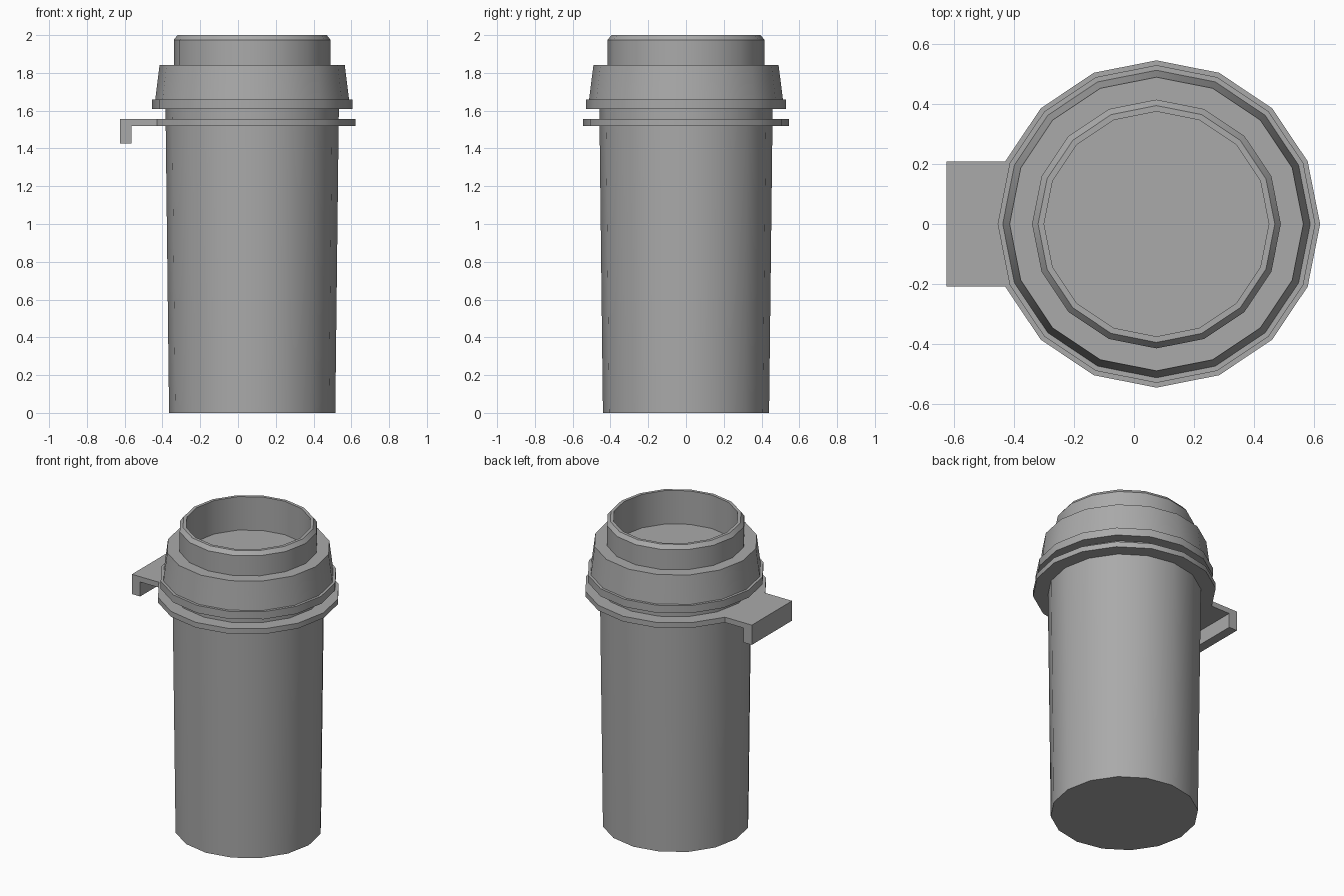
import bpy, bmesh
from math import sin, cos, pi, radians

SIDES = 16
AXIS_X = 0.075          # the cup sits off-centre because of the side catch

cube = bpy.data.objects.get("Cube")
if cube:
    bpy.data.objects.remove(cube)

grey = bpy.data.materials.new("mid_grey")
grey.use_nodes = True
colour = (0.40, 0.40, 0.40, 1)
grey.diffuse_color = colour
grey.node_tree.nodes["Principled BSDF"].inputs["Base Color"].default_value = colour


def lathe(bm, profile, closed=False):
    """Turn (radius, height) points round the cup axis; cap the ends unless closed."""
    rings = [[bm.verts.new((AXIS_X + r * cos(2 * pi * i / SIDES),
                            r * sin(2 * pi * i / SIDES), z))
              for i in range(SIDES)] for r, z in profile]
    pairs = list(zip(rings, rings[1:]))
    if closed:
        pairs.append((rings[-1], rings[0]))
    else:
        bm.faces.new(rings[0])
        bm.faces.new(rings[-1])
    for a, b in pairs:
        for i in range(SIDES):
            j = (i + 1) % SIDES
            bm.faces.new((a[i], a[j], b[j], b[i]))
    bmesh.ops.recalc_face_normals(bm, faces=bm.faces[:])


def extrude_to(bm, faces, axis, value):
    """Extrude faces and flatten the new ones at a coordinate."""
    geom = bmesh.ops.extrude_face_region(bm, geom=faces)["geom"]
    for v in geom:
        if isinstance(v, bmesh.types.BMVert):
            v.co[axis] = value
    return [f for f in geom if isinstance(f, bmesh.types.BMFace)]


def finish(bm, name):
    bmesh.ops.recalc_face_normals(bm, faces=bm.faces[:])
    mesh = bpy.data.meshes.new(name)
    bm.to_mesh(mesh)
    bm.free()
    mesh.materials.append(grey)
    obj = bpy.data.objects.new(name, mesh)
    bpy.context.collection.objects.link(obj)
    bpy.ops.object.select_all(action="DESELECT")
    obj.select_set(True)
    bpy.context.view_layer.objects.active = obj
    bpy.ops.object.shade_smooth_by_angle(angle=radians(30))


# Tapered body
bm = bmesh.new()
lathe(bm, [(0.44, 0), (0.459, 1.62)])
finish(bm, "cup_body")

# Lid: flange, sloping shoulder, neck with chamfered rim, recessed floor
bm = bmesh.new()
lathe(bm, [(0.42, 1.61), (0.53, 1.61), (0.53, 1.66), (0.513, 1.66),
           (0.49, 1.843), (0.415, 1.843), (0.415, 1.975), (0.395, 2.0),
           (0.375, 2.0), (0.375, 1.78)])
finish(bm, "lid")

# Collar ring, with a tab and hook drawn out of its right side
bm = bmesh.new()
lathe(bm, [(0.44, 1.52), (0.546, 1.52), (0.546, 1.555), (0.44, 1.555)], closed=True)
side = [f for f in bm.faces
        if f.normal.x < -0.9 and f.calc_center_median().x < -0.43]
tab = extrude_to(bm, side, 0, -0.565)
tip = extrude_to(bm, tab, 0, -0.625)
bm.normal_update()
under = [f for f in bm.faces
         if f.calc_center_median().x < -0.57 and f.normal.z < -0.9]
extrude_to(bm, under, 2, 1.425)
finish(bm, "collar_with_catch")
